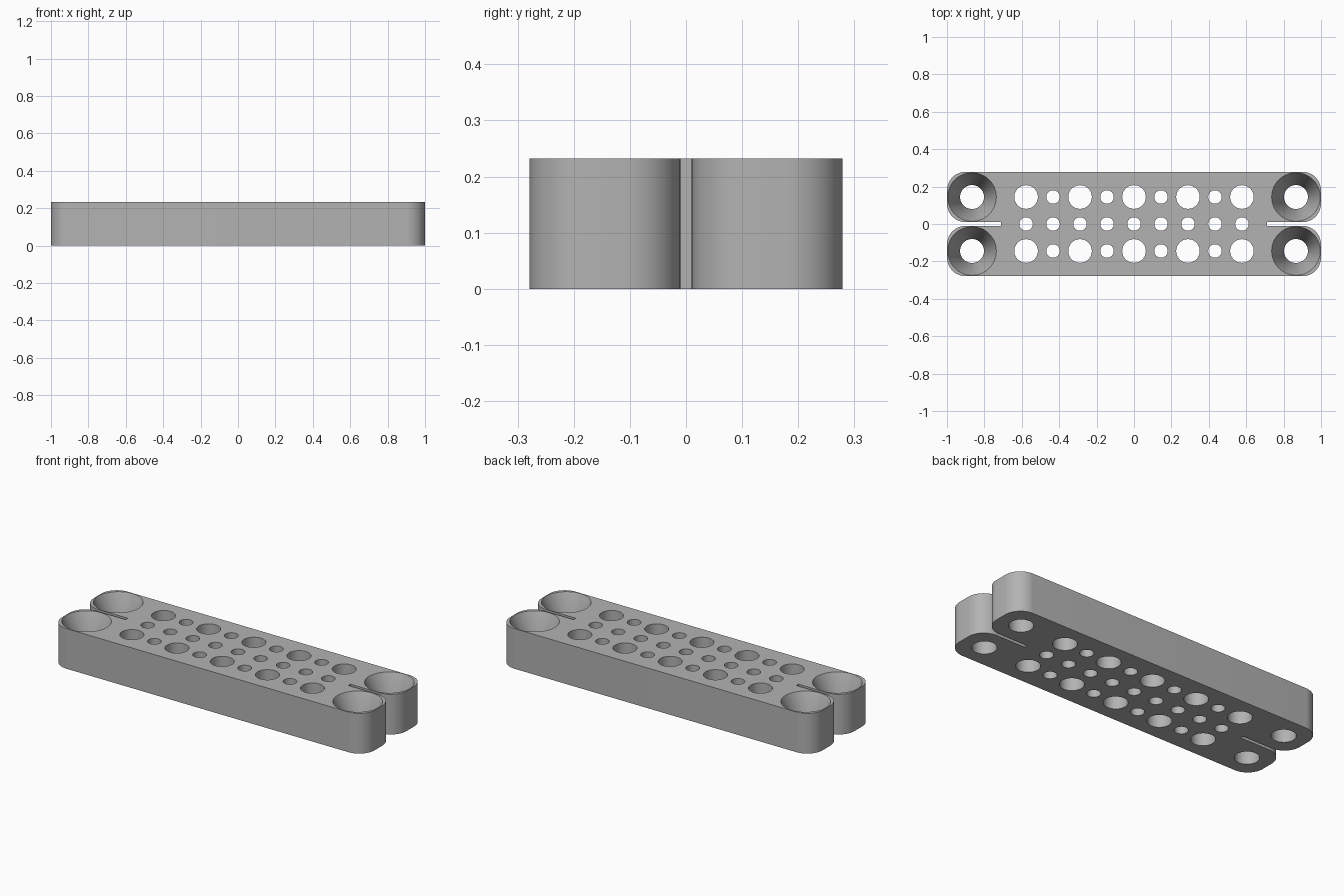
import bpy, bmesh, math
from mathutils import Matrix

if "Cube" in bpy.data.objects:
    bpy.data.objects.remove(bpy.data.objects["Cube"])

HALF_X, HALF_Y, HEIGHT = 1.0, 0.279, 0.232
SLOT, SLOT_END, CORNER = 0.01, 0.711, 0.1
PITCH = 0.1443                      # hole spacing
SCREW_X, SCREW_R, SINK_R, SINK_DEPTH = 0.866, 0.064, 0.13, 0.16
LARGE_R, SMALL_R = 0.063, 0.036

grey = bpy.data.materials.new("plain grey")
grey.use_nodes = True
colour = (0.45, 0.45, 0.45, 1)
grey.diffuse_color = colour
grey.node_tree.nodes["Principled BSDF"].inputs["Base Color"].default_value = colour


def make_object(name, bm):
    bmesh.ops.recalc_face_normals(bm, faces=bm.faces)
    mesh = bpy.data.meshes.new(name)
    bm.to_mesh(mesh)
    bm.free()
    mesh.materials.append(grey)
    obj = bpy.data.objects.new(name, mesh)
    bpy.context.collection.objects.link(obj)
    return obj


def arc(cx, cy, start, steps=14):
    """Quarter turn, counter-clockwise from the start angle."""
    angles = [start + math.pi / 2 * i / steps for i in range(steps + 1)]
    return [(cx + CORNER * math.cos(a), cy + CORNER * math.sin(a)) for a in angles]


def add_cutter(bm, x, y, z0, z1, r0, r1):
    """Round or tapered plug between two heights."""
    bmesh.ops.create_cone(bm, cap_ends=True, segments=56, radius1=r0, radius2=r1,
                          depth=z1 - z0, matrix=Matrix.Translation((x, y, (z0 + z1) / 2)))


# Bar outline: each end is two rounded lobes split by a narrow slot
cx = HALF_X - CORNER
right_end = ([(SLOT_END, -SLOT)]
             + [(x, -y) for x, y in reversed(arc(cx, SLOT + CORNER, -math.pi / 2)
                                              + arc(cx, HALF_Y - CORNER, 0))][::-1]
             )
upper = ([(SLOT_END, SLOT)] + arc(cx, SLOT + CORNER, -math.pi / 2)
         + arc(cx, HALF_Y - CORNER, 0))
left = [(-x, y) for x, y in reversed(upper)]
outline = upper + left + [(-x, -y) for x, y in upper + left]

bm = bmesh.new()
base = bm.faces.new([bm.verts.new((x, y, 0)) for x, y in outline])
top = bmesh.ops.extrude_face_region(bm, geom=[base])["geom"]
bmesh.ops.translate(bm, vec=(0, 0, HEIGHT),
                    verts=[g for g in top if isinstance(g, bmesh.types.BMVert)])
bar = make_object("slotted_bar", bm)

# Through holes: large and small alternate in the outer rows, small in the middle row
holes = bmesh.new()
for i in range(-4, 5):
    for row in (-1, 0, 1):
        radius = LARGE_R if row and i % 2 == 0 else SMALL_R
        add_cutter(holes, i * PITCH, row * PITCH, -0.1, HEIGHT + 0.1, radius, radius)
for sx in (-1, 1):
    for sy in (-1, 1):
        add_cutter(holes, sx * SCREW_X, sy * PITCH, -0.1, HEIGHT + 0.1, SCREW_R, SCREW_R)

# Tapered screw seats, carried a little above the top face
sinks = bmesh.new()
slope = (SINK_R - SCREW_R) / SINK_DEPTH
for sx in (-1, 1):
    for sy in (-1, 1):
        add_cutter(sinks, sx * SCREW_X, sy * PITCH, HEIGHT - SINK_DEPTH, HEIGHT + 0.02,
                   SCREW_R, SINK_R + 0.02 * slope)

bpy.context.view_layer.objects.active = bar
for name, cutter_mesh in (("hole_cutter", holes), ("screw_seat_cutter", sinks)):
    cutter = make_object(name, cutter_mesh)
    cutter.hide_render = True
    mod = bar.modifiers.new(name, "BOOLEAN")
    mod.operation, mod.solver, mod.object = "DIFFERENCE", "EXACT", cutter
    bpy.ops.object.modifier_apply(modifier=mod.name)
    bpy.data.objects.remove(cutter)

# Smooth round walls, crisp rims
bpy.ops.object.select_all(action="DESELECT")
bar.select_set(True)
bpy.ops.object.shade_smooth_by_angle(angle=math.radians(25))
